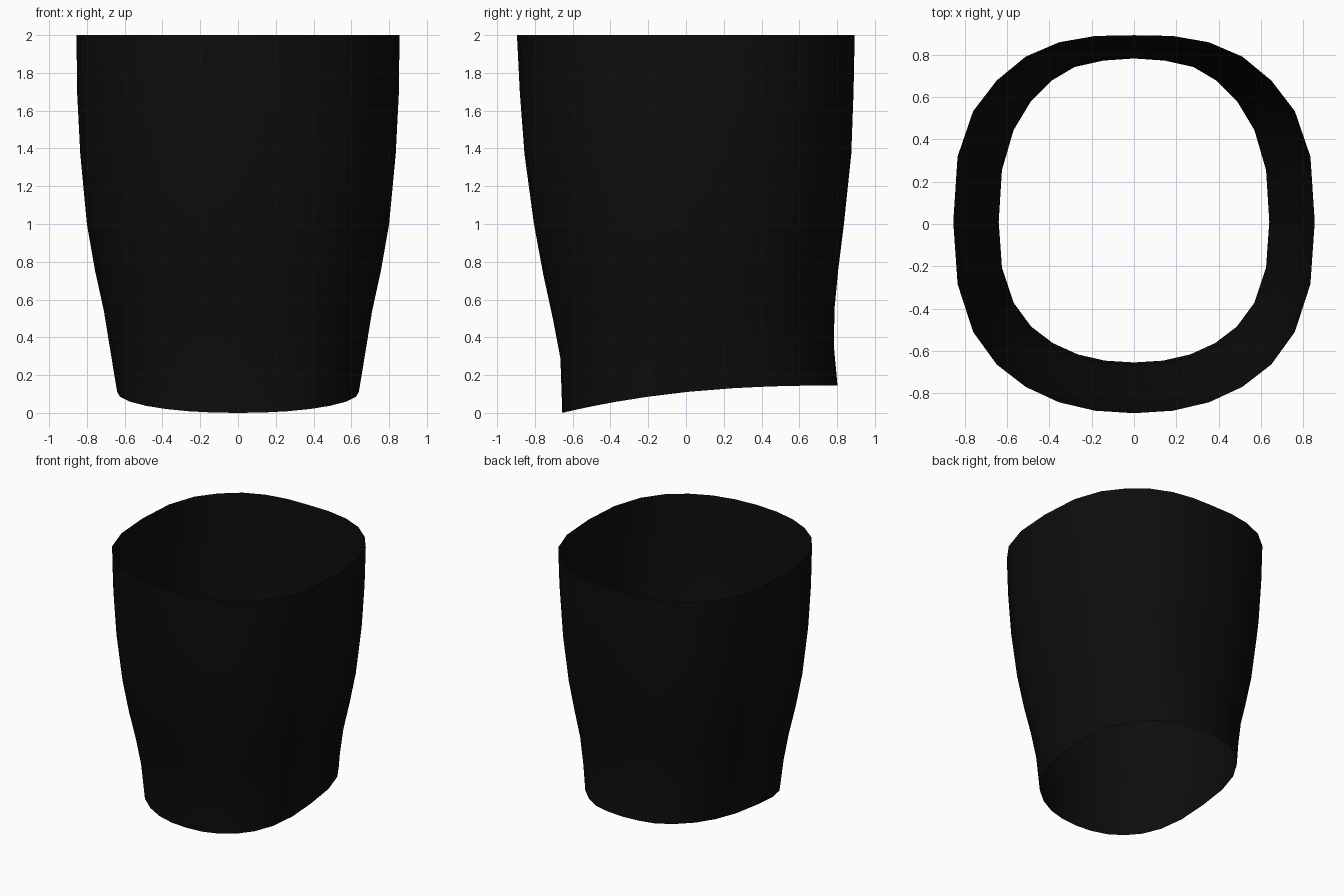
import bpy, bmesh

if "Cube" in bpy.data.objects:
    bpy.data.objects.remove(bpy.data.objects["Cube"])

# One material for the whole sleeve
black = bpy.data.materials.new("near_black")
black.diffuse_color = (0.004, 0.004, 0.004, 1)
black.use_nodes = True
black.node_tree.nodes["Principled BSDF"].inputs["Base Color"].default_value = black.diffuse_color

# Ring profiles, top to bottom: half width, front depth, back depth, front height, back height
RINGS = [
    (0.855, 0.895, 0.893, 2.00, 2.000),
    (0.852, 0.880, 0.887, 1.70, 1.700),
    (0.835, 0.855, 0.875, 1.37, 1.370),
    (0.800, 0.805, 0.836, 1.00, 1.000),
    (0.757, 0.755, 0.806, 0.73, 0.760),
    (0.710, 0.705, 0.786, 0.50, 0.550),
    (0.677, 0.665, 0.783, 0.29, 0.350),
    (0.640, 0.655, 0.802, 0.00, 0.145),
]
# Unit outline from the centre line to the side
X = [0, 0.215, 0.415, 0.60, 0.76, 0.89, 0.976, 1]
Y_FRONT = [1, 0.987, 0.943, 0.862, 0.745, 0.575, 0.325, 0]
Y_BACK_TOP = [1, 0.996, 0.962, 0.885, 0.757, 0.593, 0.35, 0]
Y_BACK_LOW = [1, 0.987, 0.948, 0.852, 0.723, 0.548, 0.31, 0]
MID = 0.01  # y of the widest point


def ring_points(i):
    hx, yf, yb, zf, zb = RINGS[i]
    t = min(1, i / 5)
    half = []
    for k in range(8):                       # front centre to side
        half.append((X[k] * hx, MID - Y_FRONT[k] * (yf + MID)))
    for k in range(6, -1, -1):               # side to back centre
        u = Y_BACK_TOP[k] * (1 - t) + Y_BACK_LOW[k] * t
        half.append((X[k] * hx, MID + u * (yb - MID)))
    pts = []
    for x, y in half:
        # lower hem sweeps up quickly from the front, then levels out at the back
        f = (y + yf) / (yf + yb)
        w = 1 - (1 - f) ** 2.4
        pts.append((x, y, zf + (zb - zf) * w))
    return pts + [(-x, y, z) for x, y, z in pts[-2:0:-1]]


# Open tapered sleeve
bm = bmesh.new()
rings = [[bm.verts.new(p) for p in ring_points(i)] for i in range(len(RINGS))]
for upper, lower in zip(rings, rings[1:]):
    n = len(upper)
    for k in range(n):
        j = (k + 1) % n
        face = bm.faces.new((lower[k], lower[j], upper[j], upper[k]))
        face.smooth = True
mesh = bpy.data.meshes.new("sleeve")
bm.to_mesh(mesh)
bm.free()
mesh.materials.append(black)
sleeve = bpy.data.objects.new("sleeve", mesh)
bpy.context.collection.objects.link(sleeve)
